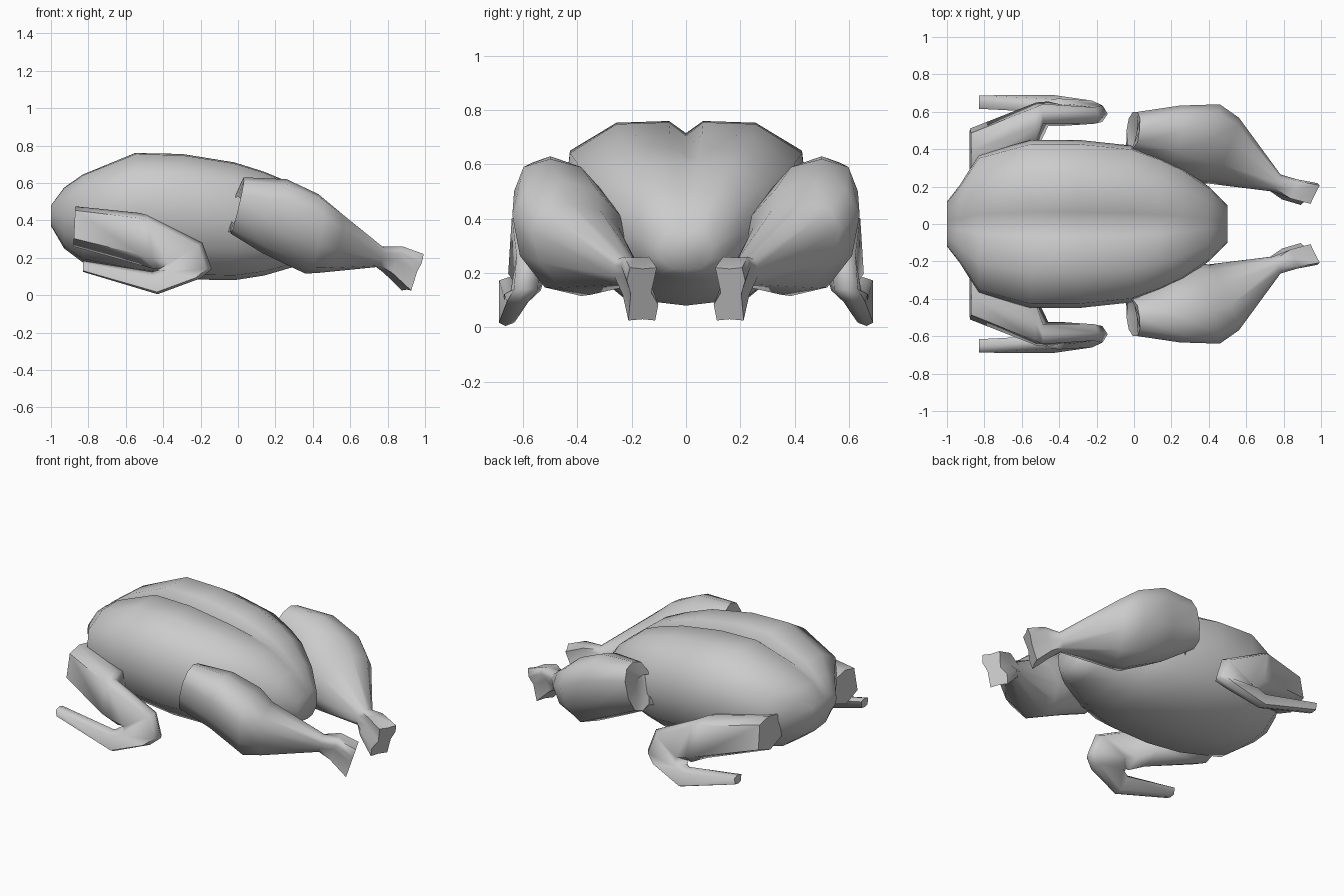
import bpy, bmesh, math
from mathutils import Vector


def loft(name, rings, angle=65):
    """Skin a list of equal-length vertex rings and cap both ends."""
    bm = bmesh.new()
    rows = [[bm.verts.new(p) for p in r] for r in rings]
    n = len(rows[0])
    for a, b in zip(rows, rows[1:]):
        for i in range(n):
            j = (i + 1) % n
            bm.faces.new((a[i], a[j], b[j], b[i]))
    bm.faces.new(rows[0])
    bm.faces.new(rows[-1])
    bmesh.ops.recalc_face_normals(bm, faces=bm.faces)
    me = bpy.data.meshes.new(name)
    bm.to_mesh(me)
    bm.free()
    ob = bpy.data.objects.new(name, me)
    bpy.context.collection.objects.link(ob)
    bpy.ops.object.select_all(action='DESELECT')
    ob.select_set(True)
    bpy.context.view_layer.objects.active = ob
    bpy.ops.object.shade_smooth_by_angle(angle=math.radians(angle))
    return ob


def limb_ring(top, bottom, y, hw, lat, shape, lean=0.0):
    """Ring spanning top to bottom (x, z), half width hw along direction lat."""
    t = Vector((top[0], y - lean, top[1]))
    b = Vector((bottom[0], y + lean, bottom[1]))
    c, up = (t + b) / 2, (t - b) / 2
    side = Vector((lat[0], lat[1], 0)).normalized() * hw
    return [c + up * v + side * u for u, v in shape]


def pair(name, rings):
    """Make a limb on the -y side and its mirror on the +y side."""
    loft("front_" + name, rings)
    loft("back_" + name, [[Vector((p.x, -p.y, p.z)) for p in r] for r in rings])


# body: x, half width, bottom, top, groove depth
stations = [
    (-1.00, 0.12, 0.37, 0.48, 0.00),
    (-0.93, 0.21, 0.25, 0.575, 0.01),
    (-0.83, 0.37, 0.175, 0.645, 0.02),
    (-0.55, 0.45, 0.115, 0.76, 0.045),
    (-0.30, 0.45, 0.085, 0.755, 0.05),
    (-0.02, 0.42, 0.08, 0.71, 0.045),
    (0.14, 0.36, 0.105, 0.66, 0.025),
    (0.26, 0.30, 0.14, 0.61, 0.01),
    (0.40, 0.20, 0.18, 0.50, 0.00),
    (0.50, 0.10, 0.21, 0.38, 0.00),
]
half = [(0.14, 1.0), (0.57, 0.99), (0.95, 0.83), (1.0, 0.52),
        (0.9, 0.25), (0.52, 0.04)]
rings = []
for x, w, zb, zt, g in stations:
    h = zt - zb
    right = [Vector((x, u * w, zb + v * h)) for u, v in half]
    left = [Vector((p.x, -p.y, p.z)) for p in reversed(right)]
    rings.append([Vector((x, 0, zt - g))] + right + [Vector((x, 0, zb))] + left)
loft("body", rings, 80)

# legs: root in the body, drumstick, two-lobed bone end
octo = [(0, 1), (0.65, 0.85), (1, 0.4), (1, -0.3),
        (0.65, -0.85), (0, -1), (-0.65, -0.85), (-1, -0.3), (-1, 0.4), (-0.65, 0.85)]
knob = [(0, 0.95), (0.8, 1), (1, 0.5), (0.75, 0),
        (0.9, -1), (0, -0.95), (-0.8, -1), (-1, -0.4), (-0.55, 0.05), (-0.9, 1)]
leg = [
    ((0.02, 0.55), (-0.08, 0.33), -0.36, 0.07, (0.6, -1), octo),
    ((0.00, 0.53), (-0.04, 0.34), -0.43, 0.07, (0.4, -1), octo),
    ((0.03, 0.63), (-0.04, 0.33), -0.50, 0.10, (0.1, -1), octo),
    ((0.26, 0.62), (0.13, 0.225), -0.45, 0.165, (0.15, -1), octo, 0.05),
    ((0.43, 0.54), (0.36, 0.115), -0.425, 0.205, (0.25, -1), octo, 0.04),
    ((0.52, 0.46), (0.44, 0.12), -0.39, 0.175, (0.4, -1), octo, 0.04),
    ((0.77, 0.26), (0.74, 0.15), -0.22, 0.05, (0.5, -1), octo),
    ((0.86, 0.26), (0.80, 0.12), -0.185, 0.06, (0.5, -1), knob),
    ((0.97, 0.22), (0.90, 0.025), -0.16, 0.065, (0.5, -1), knob),
]
pair("leg", [limb_ring(*s) for s in leg])

# wings: wide root against the body, folded back at the elbow
hexa = [(0, 1), (0.8, 0.8), (1, -0.6), (0, -1), (-1, -0.6), (-0.8, 0.8)]
wing = [
    ((-0.87, 0.475), (-0.88, 0.26), -0.39, 0.12, (0, -1), hexa),
    ((-0.53, 0.44), (-0.52, 0.16), -0.52, 0.13, (0, -1), hexa),
    ((-0.49, 0.43), (-0.45, 0.14), -0.59, 0.065, (0, -1), hexa),
    ((-0.19, 0.28), (-0.42, 0.14), -0.58, 0.055, (0, -1), hexa),
    ((-0.14, 0.14), (-0.43, 0.135), -0.59, 0.055, (0, -1), hexa),
    ((-0.20, 0.09), (-0.44, 0.13), -0.62, 0.05, (0, -1), hexa),
    ((-0.43, 0.005), (-0.46, 0.125), -0.645, 0.036, (0, -1), hexa, 0.02),
    ((-0.83, 0.125), (-0.83, 0.185), -0.652, 0.036, (0, -1), hexa),
]
pair("wing", [limb_ring(*s) for s in wing])
